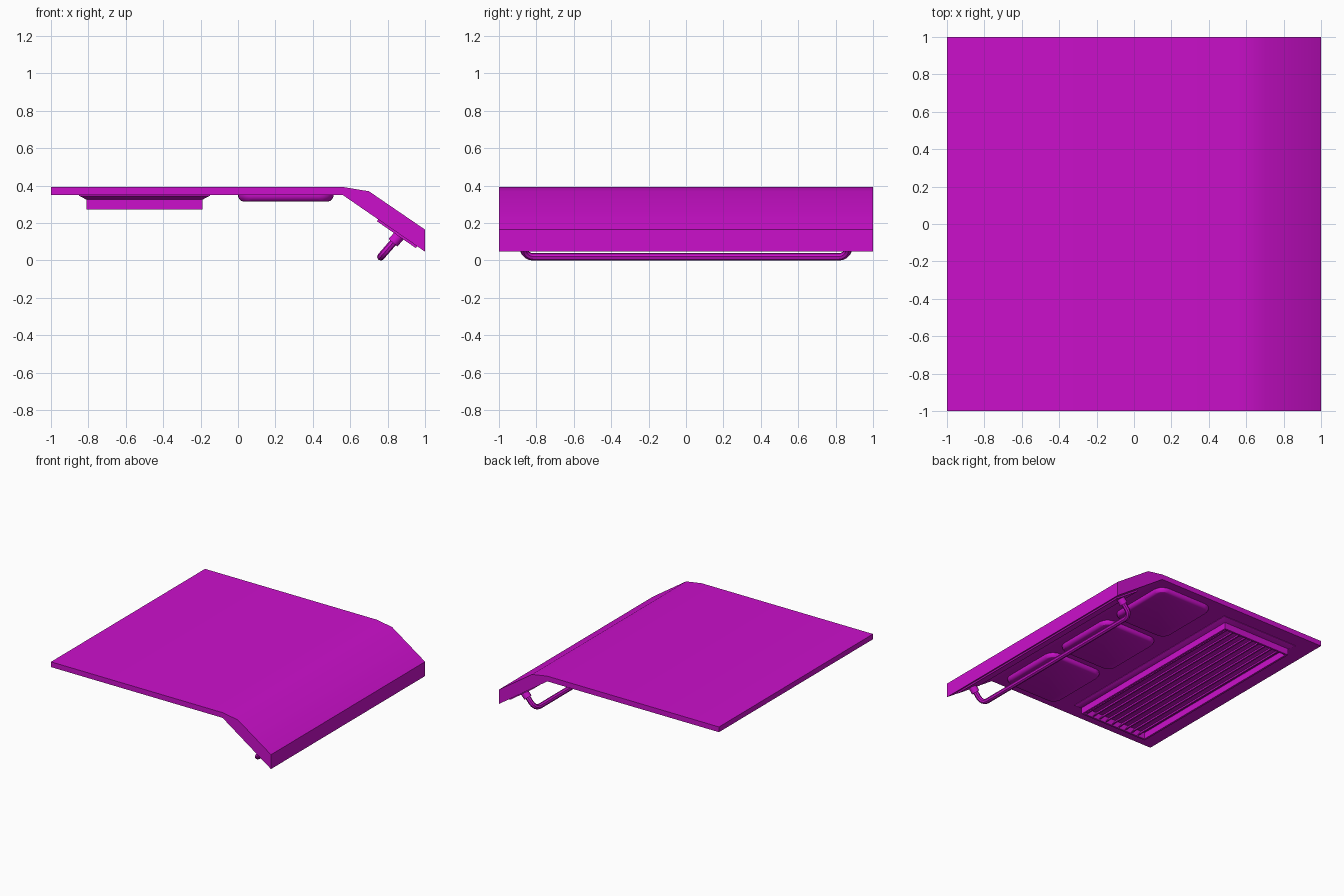
import bpy, bmesh, math
from mathutils import Vector, Matrix

if "Cube" in bpy.data.objects:
    bpy.data.objects.remove(bpy.data.objects["Cube"])

mat = bpy.data.materials.new("magenta")
mat.diffuse_color = (0.6, 0.005, 0.6, 1)
mat.use_nodes = True
mat.node_tree.nodes["Principled BSDF"].inputs["Base Color"].default_value = mat.diffuse_color


def finish(name, bm, smooth=True):
    bmesh.ops.recalc_face_normals(bm, faces=bm.faces)
    me = bpy.data.meshes.new(name)
    bm.to_mesh(me)
    bm.free()
    ob = bpy.data.objects.new(name, me)
    bpy.context.collection.objects.link(ob)
    me.materials.append(mat)
    if smooth:
        bpy.ops.object.select_all(action='DESELECT')
        ob.select_set(True)
        bpy.context.view_layer.objects.active = ob
        bpy.ops.object.shade_smooth_by_angle(angle=math.radians(30))
    return ob


def prism(name, profile, y0, y1, smooth=True):
    """Extrude an x-z profile along y."""
    bm = bmesh.new()
    f = bm.faces.new([bm.verts.new((x, y0, z)) for x, z in profile])
    g = bmesh.ops.extrude_face_region(bm, geom=[f])
    bmesh.ops.translate(bm, vec=(0, y1 - y0, 0),
                        verts=[v for v in g["geom"] if isinstance(v, bmesh.types.BMVert)])
    return finish(name, bm, smooth)


def loft(name, loops):
    """Join equal-length vertex loops and cap the ends."""
    bm = bmesh.new()
    rings = [[bm.verts.new(p) for p in loop] for loop in loops]
    n = len(rings[0])
    for a, b in zip(rings, rings[1:]):
        for i in range(n):
            bm.faces.new((a[i], a[(i + 1) % n], b[(i + 1) % n], b[i]))
    bm.faces.new(rings[0])
    bm.faces.new(rings[-1])
    return finish(name, bm)


def rounded_rect(cx, cy, hx, hy, r, z, seg=5):
    pts = []
    for k, (sx, sy) in enumerate([(1, 1), (-1, 1), (-1, -1), (1, -1)]):
        for i in range(seg + 1):
            a = math.pi / 2 * (k + i / seg)
            pts.append((cx + sx * (hx - r) + r * math.cos(a),
                        cy + sy * (hy - r) + r * math.sin(a), z))
    return pts


def rect(cx, cy, hx, hy, z):
    return [(cx + sx * hx, cy + sy * hy, z) for sx, sy in [(1, 1), (-1, 1), (-1, -1), (1, -1)]]


# Bent hood panel
prism("hood_panel", [(-1, .393), (.56, .393), (.70, .37), (1, .165),
                     (1, .047), (.56, .35), (-1, .35)], -1, 1)

# Three rounded pads under the flat area
for i in (-1, 0, 1):
    steps = [(0, .351), (0, .342), (.006, .329), (.014, .32), (.026, .316)]
    loft("underside_pad", [rounded_rect(.255, i * .64, .255 - d, .285 - d, .08 - d, z)
                           for d, z in steps])

# Vent: flared base, frame walls and tilted slats
loft("vent_base", [rect(-.5, 0, .35, .88, .351), rect(-.5, 0, .35, .88, .346),
                   rect(-.5, 0, .31, .84, .325)])
for s in (-1, 1):
    loft("vent_side_wall", [rect(-.5 + s * .302, 0, .008, .84, z) for z in (.33, .272)])
    loft("vent_end_wall", [rect(-.5, s * .832, .31, .008, z) for z in (.33, .272)])
for i in range(9):
    x = -.752 + i * .063
    prism("vent_slat", [(x - .022, .328), (x - .010, .328), (x + .026, .281),
                        (x + .014, .281)], -.825, .825, False)

# Backing plate on the sloped lip
down = Vector((-.567, 0, -.824))
a, b = Vector((.75, 0, .2192)), Vector((.958, 0, .0759))
plate = [a - down * .01, b - down * .01, b + down * .012, a + down * .012]
prism("lip_plate", [(p.x, p.z) for p in plate], -.93, .93, False)

# Grab rail: bent tube with mounting collars
root = Vector((.868, 0, .14))
tip = Vector((.763, 0, .019))
axis = (tip - root).normalized()
leg_y, bend = .868, .055
path = []
for s in (-1, 1):
    half = [root + Vector((0, s * leg_y, 0))]
    for i in range(5):
        t = math.pi / 2 * i / 4
        half.append(tip - axis * bend * (1 - math.sin(t))
                    + Vector((0, s * (leg_y - bend + bend * math.cos(t)), 0)))
    path += half if s < 0 else half[::-1]
cu = bpy.data.curves.new("grab_rail", 'CURVE')
cu.dimensions = '3D'
cu.bevel_depth = .02
cu.bevel_resolution = 2
cu.use_fill_caps = True
sp = cu.splines.new('POLY')
sp.points.add(len(path) - 1)
for p, v in zip(sp.points, path):
    p.co = (*v, 1)
cu.materials.append(mat)
rail = bpy.data.objects.new("grab_rail", cu)
bpy.context.collection.objects.link(rail)
bpy.ops.object.select_all(action='DESELECT')
rail.select_set(True)
bpy.context.view_layer.objects.active = rail
bpy.ops.object.convert(target='MESH')
bpy.ops.object.shade_smooth_by_angle(angle=math.radians(40))

rot = axis.to_track_quat('Z', 'Y').to_matrix().to_4x4()
for s in (-1, 1):
    for name, r, t0, t1 in (("rail_collar", .031, -.02, .06), ("rail_flange", .045, -.02, .008)):
        bm = bmesh.new()
        c = root + axis * (t0 + t1) / 2 + Vector((0, s * leg_y, 0))
        bmesh.ops.create_cone(bm, cap_ends=True, segments=16, radius1=r, radius2=r,
                              depth=t1 - t0, matrix=Matrix.Translation(c) @ rot)
        finish(name, bm)
